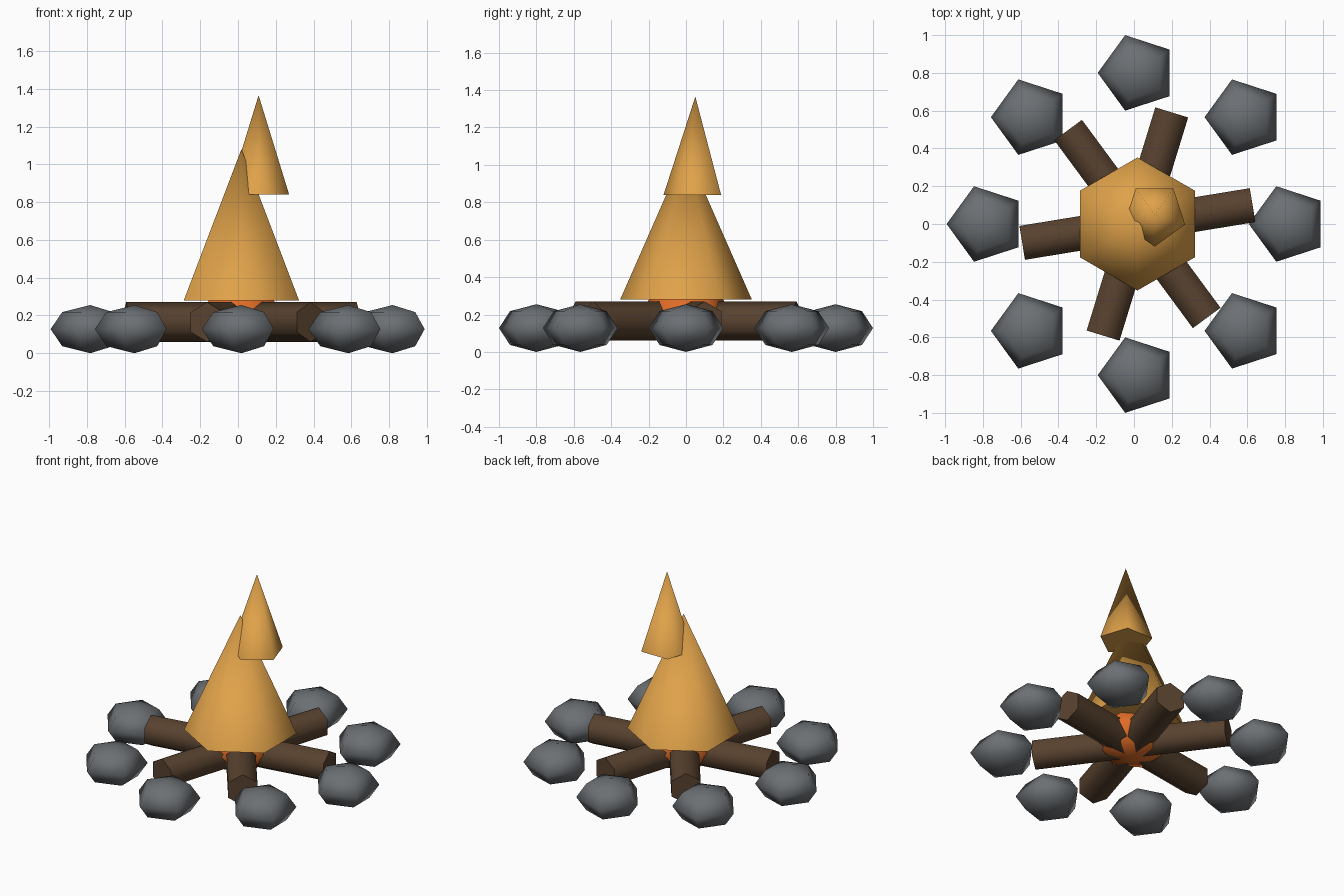
import bpy, bmesh, math
from mathutils import Matrix

if "Cube" in bpy.data.objects:
    bpy.data.objects.remove(bpy.data.objects["Cube"])


def material(name, rgb):
    m = bpy.data.materials.new(name)
    m.diffuse_color = (*rgb, 1)
    m.use_nodes = True
    m.node_tree.nodes["Principled BSDF"].inputs["Base Color"].default_value = m.diffuse_color
    return m


STONE = material("stone_grey", (0.147, 0.160, 0.172))
WOOD = material("dark_wood", (0.098, 0.054, 0.028))
FLAME = material("flame_amber", (0.74, 0.36, 0.068))
EMBER = material("ember_orange", (0.73, 0.15, 0.02))


def lathe(name, profile, sides, phase, mat, matrix):
    """Spin (radius, z) points from bottom to top; zero radius is a pole."""
    bm = bmesh.new()
    rings = []
    for r, z in profile:
        n = 1 if r == 0 else sides
        rings.append([bm.verts.new((r * math.cos(phase + math.tau * i / sides),
                                    r * math.sin(phase + math.tau * i / sides), z))
                      for i in range(n)])
    for lo, hi in zip(rings, rings[1:]):
        for i in range(sides):
            j = (i + 1) % sides
            loop = [lo[i % len(lo)], lo[j % len(lo)], hi[j % len(hi)], hi[i % len(hi)]]
            bm.faces.new(list(dict.fromkeys(loop))).smooth = True
    # flat end caps
    for ring in (rings[0], rings[-1]):
        if len(ring) > 1:
            bm.faces.new(ring).smooth = False
    bmesh.ops.recalc_face_normals(bm, faces=bm.faces)
    me = bpy.data.meshes.new(name)
    bm.to_mesh(me)
    bm.free()
    me.materials.append(mat)
    ob = bpy.data.objects.new(name, me)
    ob.matrix_world = matrix
    bpy.context.collection.objects.link(ob)
    return ob


def ball(r, h):
    """Profile of a flattened ball with four bands."""
    s = math.sqrt(0.5)
    return [(0, -h), (r * s, -h * s), (r, 0), (r * s, h * s), (0, h)]


CX = 0.018

# ring of stones
for k in range(8):
    a = math.tau * k / 8
    lathe(f"stone_{k + 1}", ball(0.21, 0.1275), 5, math.pi, STONE,
          Matrix.Translation((CX + 0.8 * math.cos(a), 0.8 * math.sin(a), 0.1275)))

# three crossed hexagonal logs, ridge upwards
for k, deg in enumerate((9.3, 72.9, 126.4)):
    m = (Matrix.Translation((CX, 0, 0.165)) @ Matrix.Rotation(math.radians(deg), 4, 'Z')
         @ Matrix.Rotation(math.pi / 2, 4, 'Y'))
    lathe(f"log_{k + 1}", [(0.105, -0.618), (0.105, 0.618)], 6, 0, WOOD, m)

# glowing embers between the logs
lathe("embers", ball(0.25, 0.16), 6, math.pi / 2, EMBER, Matrix.Translation((CX, 0, 0.2)))

# flames
lathe("large_flame", [(0.352, 0), (0, 0.8)], 6, math.pi / 2, FLAME,
      Matrix.Translation((CX, 0, 0.28)))
lathe("small_flame", [(0.17, 0), (0, 0.525)], 5, -math.pi / 2, FLAME,
      Matrix.Translation((0.109, 0.05, 0.84)))
